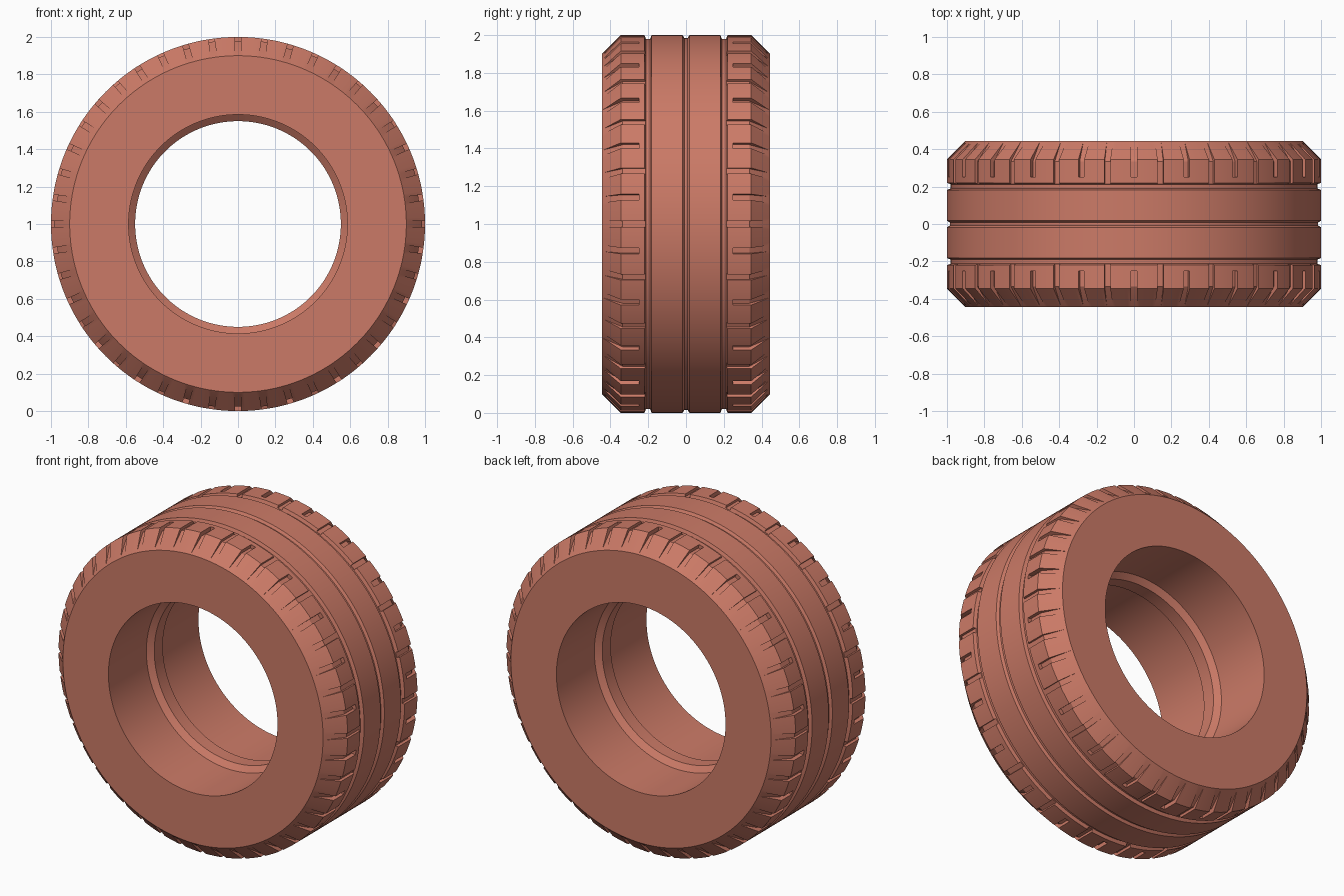
import bpy, bmesh, math
from mathutils import Matrix, Vector

if "Cube" in bpy.data.objects:
    bpy.data.objects.remove(bpy.data.objects["Cube"], do_unlink=True)

SEGMENTS = 176
SLOTS = 44
AXLE = Matrix.Translation((0, 0, 1))

rubber = bpy.data.materials.new("terracotta rubber")
rubber.use_nodes = True
colour = (0.60, 0.195, 0.135, 1)
rubber.diffuse_color = colour
rubber.node_tree.nodes["Principled BSDF"].inputs["Base Color"].default_value = colour


def make_object(name, bm):
    bmesh.ops.recalc_face_normals(bm, faces=bm.faces)
    mesh = bpy.data.meshes.new(name)
    bm.to_mesh(mesh)
    bm.free()
    mesh.materials.append(rubber)
    obj = bpy.data.objects.new(name, mesh)
    bpy.context.collection.objects.link(obj)
    return obj


def lathe(profile):
    """Revolve a closed (y, radius) profile around the axle."""
    bm = bmesh.new()
    rings = []
    for i in range(SEGMENTS):
        turn = Matrix.Rotation(math.tau * i / SEGMENTS, 4, 'Y')
        rings.append([bm.verts.new(AXLE @ turn @ Vector((0, y, r))) for y, r in profile])
    for i, ring in enumerate(rings):
        after = rings[(i + 1) % SEGMENTS]
        for j in range(len(profile)):
            k = (j + 1) % len(profile)
            bm.faces.new((ring[j], ring[k], after[k], after[j]))
    return bm


def add_slot(bm, angle, side, start, depth, width=0.032):
    """Add a radial cutter that runs over the shoulder and fades out at the sidewall."""
    floor = 1 - depth
    outline = [(start, floor), (0.335, floor), (0.44, 0.906), (0.48, 1.04), (start, 1.04)]
    turn = AXLE @ Matrix.Rotation(angle, 4, 'Y')
    near, far = [[bm.verts.new(turn @ Vector((x, side * y, r))) for y, r in outline]
                 for x in (-width / 2, width / 2)]
    bm.faces.new(near)
    bm.faces.new(far[::-1])
    for j in range(len(outline)):
        k = (j + 1) % len(outline)
        bm.faces.new((near[j], far[j], far[k], near[k]))


# Tyre half section, from the middle groove round to the bore rib
half = [(0.008, 0.984), (0.018, 1), (0.182, 1), (0.19, 0.98), (0.212, 0.98), (0.22, 1),
        (0.345, 1), (0.445, 0.9), (0.445, 0.585), (0.07, 0.585), (0.042, 0.55)]
tyre = make_object("tyre", lathe(half + [(-y, r) for y, r in reversed(half)]))

# Shoulder slots: short ones alternate with ones that open into the side grooves
bm = bmesh.new()
for i in range(SLOTS):
    start, depth = (0.25, 0.025) if i % 2 == 0 else (0.201, 0.016)
    for side in (-1, 1):
        add_slot(bm, math.tau * i / SLOTS, side, start, depth)
cutter = make_object("slot_cutter", bm)
cutter.hide_render = True

cut = tyre.modifiers.new("slots", 'BOOLEAN')
cut.operation = 'DIFFERENCE'
cut.solver = 'EXACT'
cut.object = cutter

bpy.ops.object.select_all(action='DESELECT')
tyre.select_set(True)
bpy.context.view_layer.objects.active = tyre
bpy.ops.object.modifier_apply(modifier=cut.name)
bpy.data.objects.remove(cutter, do_unlink=True)
bpy.ops.object.shade_smooth_by_angle(angle=math.radians(25))
